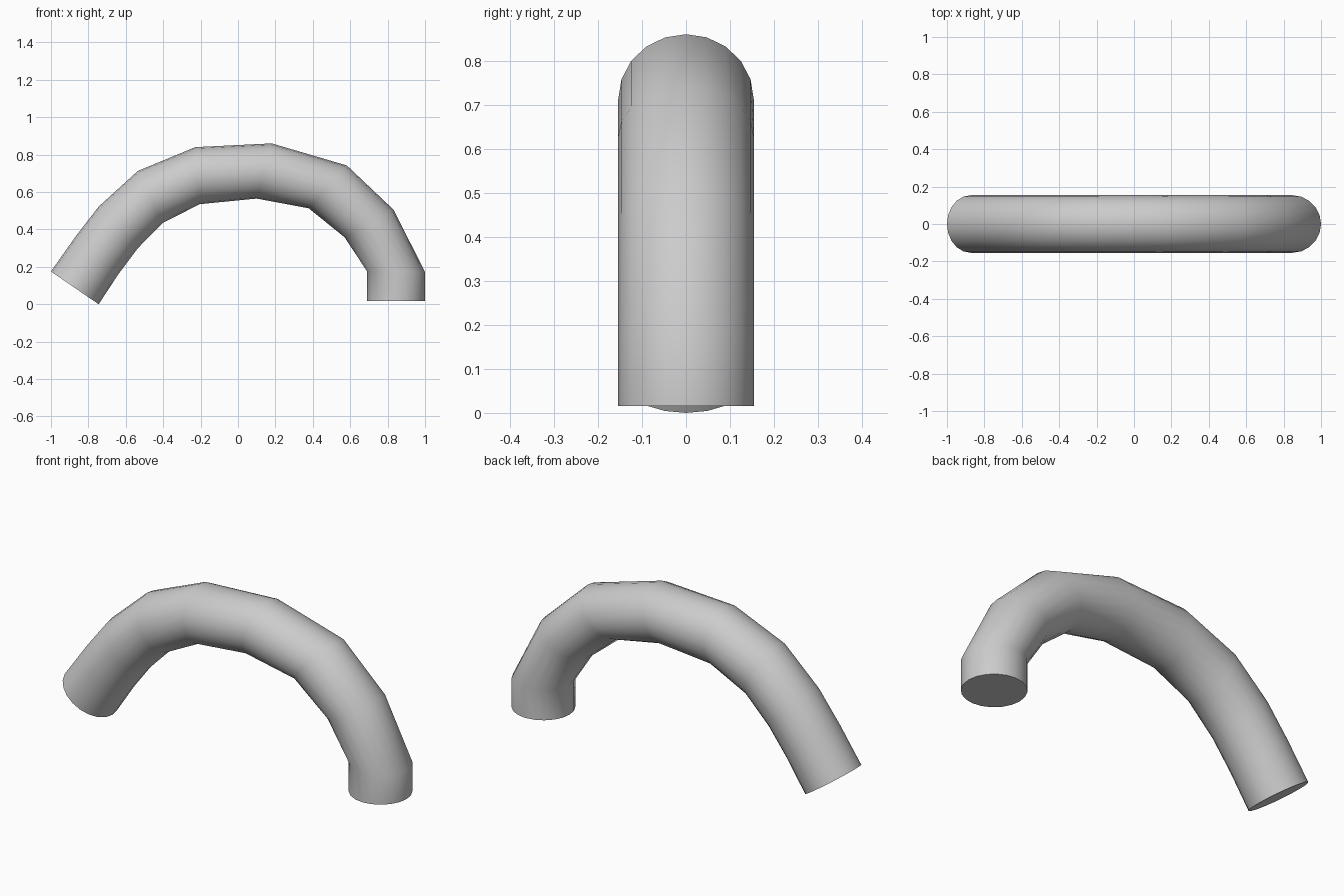
import bpy, bmesh, math
from mathutils import Vector

if "Cube" in bpy.data.objects:
    bpy.data.objects.remove(bpy.data.objects["Cube"])

SIDES = 20
HALF_DEPTH = 0.154

# Side profile of the bent tube: (outer x, outer z, inner x, inner z) per ring
RINGS = [
    (-1.00, 0.175, -0.745, 0.000),
    (-0.87, 0.360, -0.640, 0.160),
    (-0.745, 0.522, -0.535, 0.300),
    (-0.535, 0.713, -0.405, 0.433),
    (-0.228, 0.840, -0.205, 0.535),
    (0.180, 0.860, 0.100, 0.565),
    (0.582, 0.742, 0.378, 0.513),
    (0.832, 0.505, 0.570, 0.358),
    (1.00, 0.172, 0.690, 0.176),
    (1.00, 0.016, 0.690, 0.016),
]

bm = bmesh.new()


def add_ring(ox, oz, ix, iz):
    outer, inner = Vector((ox, 0, oz)), Vector((ix, 0, iz))
    centre, arm = (outer + inner) / 2, (outer - inner) / 2
    side = Vector((0, HALF_DEPTH, 0))
    angles = [2 * math.pi * k / SIDES for k in range(SIDES)]
    return [bm.verts.new(centre + arm * math.cos(a) + side * math.sin(a)) for a in angles]


# Tube wall
rings = [add_ring(*r) for r in RINGS]
for a, b in zip(rings, rings[1:]):
    for k in range(SIDES):
        n = (k + 1) % SIDES
        bm.faces.new((a[k], a[n], b[n], b[k]))

# Flat end caps
bm.faces.new(rings[0])
bm.faces.new(rings[-1])
bmesh.ops.recalc_face_normals(bm, faces=bm.faces)

mesh = bpy.data.meshes.new("bent_tube")
bm.to_mesh(mesh)
bm.free()
tube = bpy.data.objects.new("bent_tube", mesh)
bpy.context.collection.objects.link(tube)

# Smooth wall, crisp cap edges
bpy.context.view_layer.objects.active = tube
tube.select_set(True)
bpy.ops.object.shade_smooth_by_angle(angle=math.radians(40))
